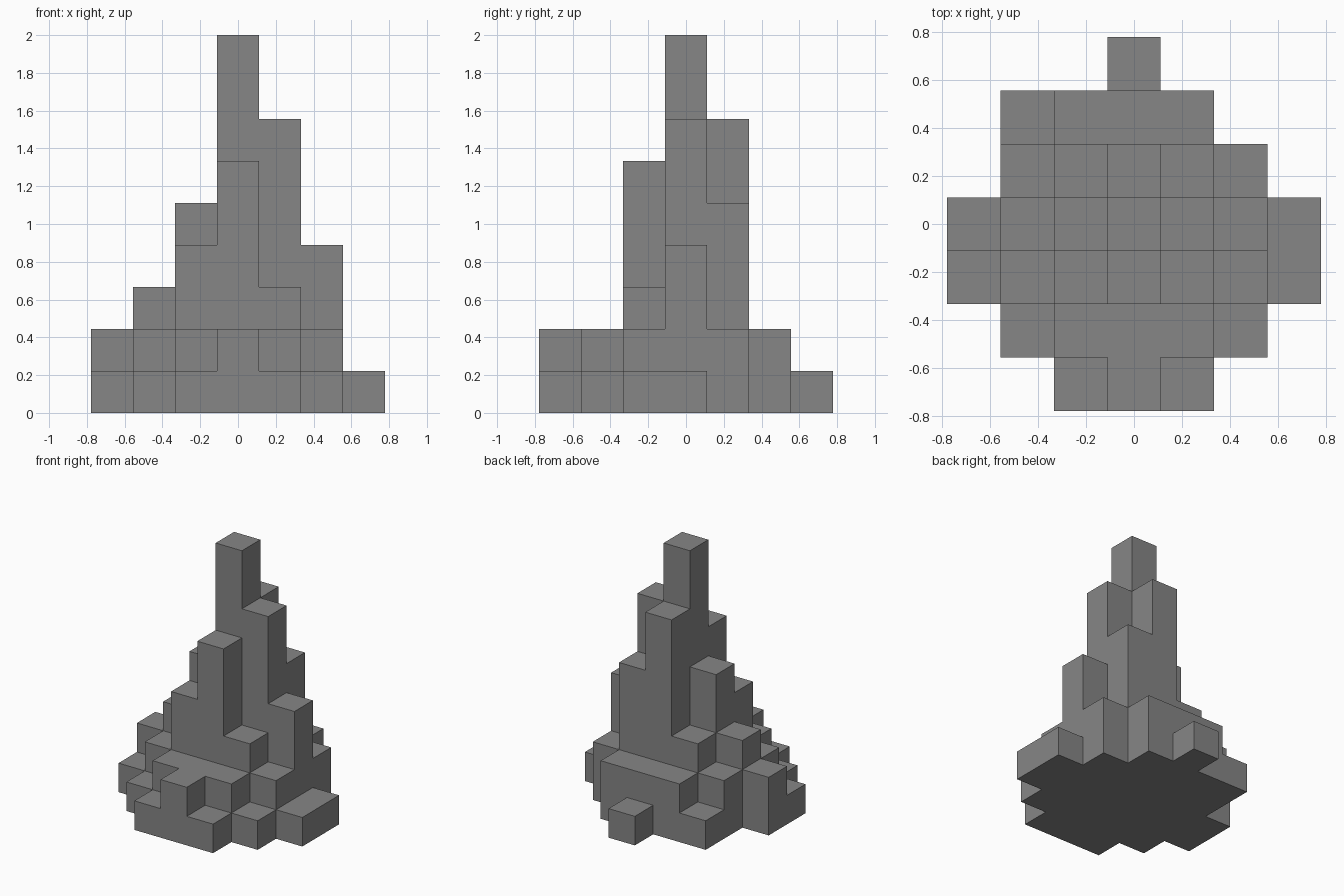
import bpy
import bmesh
from mathutils import Vector

if "Cube" in bpy.data.objects:
    bpy.data.objects.remove(bpy.data.objects["Cube"], do_unlink=True)

UNIT = 2 / 9

# Column heights in blocks: one string per row from front to back, left to right along x
ROWS = [
    "0012100",
    "0122210",
    "1246321",
    "2359741",
    "0237520",
    "0122200",
    "0001000",
]
solid = {
    (x - 3, y - 3, z)
    for y, row in enumerate(ROWS)
    for x, height in enumerate(row)
    for z in range(int(height))
}

# Grey stone material
stone = bpy.data.materials.new("grey_stone")
stone.use_nodes = True
grey = (0.24, 0.24, 0.24, 1)
stone.diffuse_color = grey
stone.node_tree.nodes["Principled BSDF"].inputs["Base Color"].default_value = grey

# Stepped spire: outer skin of the stacked blocks, without hidden inner faces
bm = bmesh.new()
corners = {}


def corner(point):
    key = tuple(round(c * 2) for c in point)
    if key not in corners:
        corners[key] = bm.verts.new(point * UNIT)
    return corners[key]


for block in sorted(solid):
    centre = Vector(block) + Vector((0, 0, 0.5))
    for axis in range(3):
        for sign in (-1, 1):
            normal = Vector((0, 0, 0))
            normal[axis] = sign
            if tuple(int(b + n) for b, n in zip(block, normal)) in solid:
                continue
            u = Vector((0, 0, 0))
            u[(axis + 1) % 3] = 0.5
            v = normal.cross(u)
            middle = centre + normal / 2
            bm.faces.new([corner(middle + offset) for offset in (-u - v, u - v, u + v, v - u)])

mesh = bpy.data.meshes.new("stepped_spire")
bm.to_mesh(mesh)
bm.free()
mesh.materials.append(stone)
spire = bpy.data.objects.new("stepped_spire", mesh)
bpy.context.collection.objects.link(spire)
